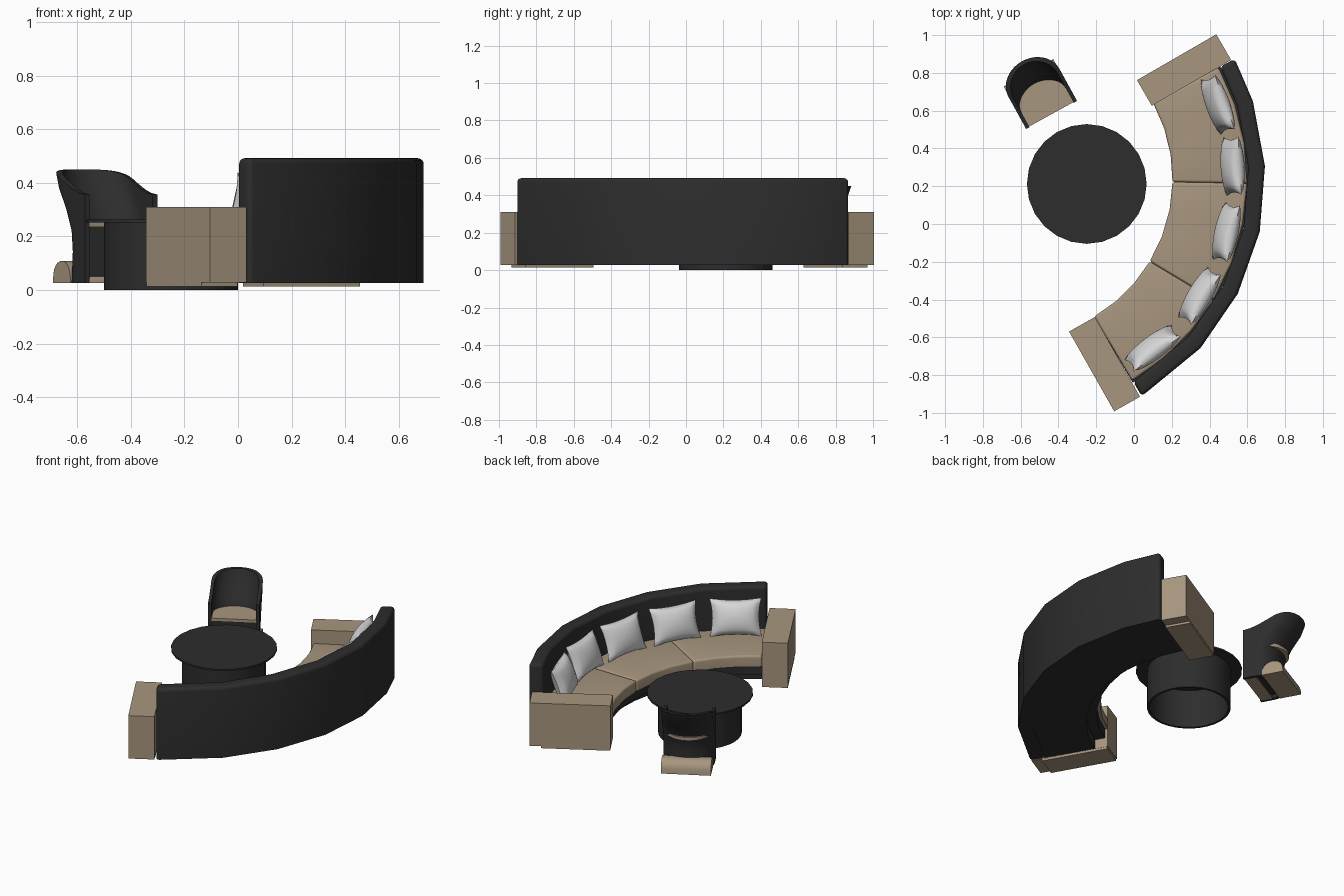
import bpy, bmesh, math
from mathutils import Vector

if "Cube" in bpy.data.objects:
    bpy.data.objects.remove(bpy.data.objects["Cube"], do_unlink=True)


def material(name, r, g, b):
    m = bpy.data.materials.new(name)
    m.use_nodes = True
    m.diffuse_color = (r, g, b, 1)
    bsdf = m.node_tree.nodes["Principled BSDF"]
    bsdf.inputs["Base Color"].default_value = (r, g, b, 1)
    bsdf.inputs["Roughness"].default_value = 0.8
    return m


BLACK = material("charcoal fabric", 0.026, 0.026, 0.027)
TAN = material("tan leather", 0.39, 0.305, 0.21)
WHITE = material("white linen", 0.68, 0.68, 0.68)


def finish(name, bm, mat, smooth=None):
    bmesh.ops.recalc_face_normals(bm, faces=bm.faces)
    mesh = bpy.data.meshes.new(name)
    bm.to_mesh(mesh)
    bm.free()
    mesh.materials.append(mat)
    ob = bpy.data.objects.new(name, mesh)
    bpy.context.collection.objects.link(ob)
    if smooth:
        bpy.ops.object.select_all(action='DESELECT')
        ob.select_set(True)
        bpy.context.view_layer.objects.active = ob
        bpy.ops.object.shade_smooth_by_angle(angle=math.radians(smooth))
    return ob


def prism(name, outline, z0, z1, mat, bevel=0.0, smooth=None):
    """Extrude a flat outline upwards, rounding every sharp edge above the floor."""
    bm = bmesh.new()
    face = bm.faces.new([bm.verts.new((x, y, z0)) for x, y in outline])
    up = bmesh.ops.extrude_face_region(bm, geom=[face])["geom"]
    for v in up:
        if isinstance(v, bmesh.types.BMVert):
            v.co.z = z1
    bmesh.ops.recalc_face_normals(bm, faces=bm.faces)
    if bevel:
        sharp = [e for e in bm.edges if e.calc_face_angle(0) > 0.7
                 and max(v.co.z for v in e.verts) > z0 + 0.001]
        bmesh.ops.bevel(bm, geom=sharp, offset=bevel, segments=4,
                        profile=0.5, affect='EDGES')
    return finish(name, bm, mat, smooth)


# ---- Curved sofa, laid out around one centre ----
CENTRE = Vector((-0.641, 0.237))


def polar(deg, r):
    a = math.radians(deg)
    return CENTRE + Vector((math.cos(a), math.sin(a))) * r


def arc(name, angles, r0, r1, z0, z1, mat, bevel=0.0):
    outline = [polar(a, r1) for a in angles] + [polar(a, r0) for a in reversed(angles)]
    return prism(name, outline, z0, z1, mat, bevel, 40)


FACETS = [28.5, 18, 3, -12, -27, -42, -59.3]
arc("sofa_back", FACETS, 1.248, 1.336, 0.027, 0.492, BLACK, 0.022)
FINE = [28.5 - i * 8.8 for i in range(11)]
arc("sofa_base", FINE, 0.865, 1.25, 0.09, 0.15, BLACK)
arc("sofa_plinth", FINE, 0.93, 1.25, 0.03, 0.09, BLACK)

# Three seat cushions
SEAMS = [28.5, -1, -31, -59.4]
for i in range(3):
    a, b = SEAMS[i], SEAMS[i + 1]
    steps = [a + (b - a) * k / 3 for k in range(4)]
    arc(f"seat_cushion_{i + 1}", steps, 0.845, 1.24, 0.15, 0.222, TAN, 0.014)


# Box armrests on set-back feet
def slab(name, centre, deg, length, width, z0, z1, mat):
    d = Vector((math.cos(math.radians(deg)), math.sin(math.radians(deg))))
    n = Vector((-d.y, d.x))
    pts = [centre + d * (length / 2 * i) + n * (width / 2 * j)
           for i, j in ((-1, -1), (1, -1), (1, 1), (-1, 1))]
    return prism(name, pts, z0, z1, mat)


for side, centre, deg in (("left", Vector((0.265, 0.815)), 30),
                          ("right", Vector((-0.156, -0.742)), -60.5)):
    inward = Vector((math.cos(math.radians(deg)), math.sin(math.radians(deg)))) * -0.032
    slab(f"armrest_{side}", centre, deg, 0.485, 0.157, 0.028, 0.31, TAN)
    slab(f"armrest_foot_{side}", centre + inward, deg, 0.415, 0.154, 0.014, 0.028, TAN)


# Plump scatter pillows leaning on the back
def pillow(name, deg, r, turn):
    a, lean = math.radians(deg), math.radians(20)
    at = polar(deg, r)
    out = Vector((math.cos(a + turn), math.sin(a + turn), 0))
    side = Vector((-out.y, out.x, 0))
    up = out * math.sin(lean) + Vector((0, 0, math.cos(lean)))
    normal = side.cross(up)
    bm = bmesh.new()
    n = 14
    for s in (-1, 1):
        grid = []
        for i in range(n + 1):
            for j in range(n + 1):
                u, v = 2 * i / n - 1, 2 * j / n - 1
                puff = ((1 - u * u) * (1 - v * v)) ** 0.45 * 0.055
                pu = u * 0.155 * (1 - 0.10 * (1 - v * v))
                pv = v * 0.115 * (1 - 0.10 * (1 - u * u))
                grid.append(bm.verts.new(Vector((at.x, at.y, 0.33))
                                         + side * pu + up * pv + normal * s * puff))
        for i in range(n):
            for j in range(n):
                k = i * (n + 1) + j
                bm.faces.new((grid[k], grid[k + 1], grid[k + n + 2], grid[k + n + 1]))
    bmesh.ops.remove_doubles(bm, verts=bm.verts, dist=0.0005)
    finish(name, bm, WHITE, 60)


for i, (deg, r, turn) in enumerate(((20, 1.155, 0), (3.4, 1.165, 0), (-14, 1.165, 0.03),
                                    (-32, 1.165, 0.03), (-50.4, 1.16, -0.05))):
    pillow(f"pillow_{i + 1}", deg, r, turn)

# ---- Round table: thin top on an open drum ----
TABLE = Vector((-0.25, 0.212))


def ring(r, n):
    return [TABLE + Vector((math.cos(math.tau * k / n), math.sin(math.tau * k / n))) * r
            for k in range(n)]


prism("table_top", ring(0.317, 24), 0.252, 0.263, BLACK)
bm = bmesh.new()
N = 32
loops = [[bm.verts.new((p.x, p.y, z)) for p in ring(r, N)]
         for r, z in ((0.25, 0.252), (0.25, 0), (0.235, 0), (0.235, 0.252))]
for la, lb in zip(loops, loops[1:] + loops[:1]):
    for k in range(N):
        bm.faces.new((la[k], la[(k + 1) % N], lb[(k + 1) % N], lb[k]))
finish("table_drum", bm, BLACK, 40)

# ---- Tub chair facing the table ----
FRONT = Vector((-0.436, 0.577))
SIDE = Vector((0.876, 0.482))
REAR = Vector((-0.482, 0.876))


def chair(s, t, z):
    p = FRONT + SIDE * s + REAR * t
    return Vector((p.x, p.y, z))


def tub(half, depth, n=20):
    """U-shaped plan: straight sides and a half-ellipse back, as (s, t)."""
    b = min(0.13, depth * 0.6)
    pts = [(-half, (depth - b) * k / 4) for k in range(4)]
    for k in range(n + 1):
        a = math.pi * k / n
        pts.append((-half * math.cos(a), depth - b + b * math.sin(a)))
    return pts + [(half, (depth - b) * k / 4) for k in (3, 2, 1, 0)]


# Shell wall: pinched at the waist, flared towards a rim that sweeps up at the back
bm = bmesh.new()
LEVELS = ((0, 0.2), (0.3, 0.185), (0.5, 0.2), (0.7, 0.25), (0.88, 0.305), (1, 0.325))
skins = []
for wall in (0, 0.02):
    rows = []
    for f, depth in LEVELS:
        row = []
        for s, t in tub(0.154 - wall, depth - wall):
            w = min(1, t / (depth - wall))
            rim = 0.357 + 0.093 * w * w * (3 - 2 * w)
            row.append(bm.verts.new(chair(s, t, 0.027 + f * (rim - 0.027))))
        rows.append(row)
    skins.append(rows)
outer, inner = skins
M = len(outer[0])
for rows in skins:
    for ra, rb in zip(rows, rows[1:]):
        for k in range(M - 1):
            bm.faces.new((ra[k], ra[k + 1], rb[k + 1], rb[k]))
for lv in (0, -1):
    for k in range(M - 1):
        bm.faces.new((outer[lv][k], outer[lv][k + 1], inner[lv][k + 1], inner[lv][k]))
for k in (0, M - 1):
    for i in range(len(LEVELS) - 1):
        bm.faces.new((outer[i][k], outer[i + 1][k], inner[i + 1][k], inner[i][k]))
finish("chair_shell", bm, BLACK, 40)


# Seat pad and the dark body under it
def plan(half, depth, front):
    return [chair(s, max(t, front), 0).xy for s, t in tub(half, depth)]


prism("chair_seat", plan(0.136, 0.225, 0.004), 0.235, 0.256, TAN)
prism("chair_body", [chair(s, t, 0).xy for s, t in
                     ((-0.136, 0.02), (0.136, 0.02), (0.136, 0.1), (-0.136, 0.1))],
      0.05, 0.235, BLACK)

# Round-topped skids front and rear
for name, t0, t1, half, height in (("front", 0.005, 0.08, 0.134, 0.03),
                                   ("rear", 0.12, 0.255, 0.15, 0.083)):
    bm = bmesh.new()
    mid, rad = (t0 + t1) / 2, (t1 - t0) / 2
    ends = [[bm.verts.new(chair(s, mid + rad * math.cos(math.pi * k / 12),
                                0.026 + height * math.sin(math.pi * k / 12) ** 0.7))
             for k in range(13)] for s in (-half, half)]
    for e in ends:
        bm.faces.new(e)
    for k in range(13):
        j = (k + 1) % 13
        bm.faces.new((ends[0][k], ends[0][j], ends[1][j], ends[1][k]))
    finish(f"chair_skid_{name}", bm, TAN, 40)
